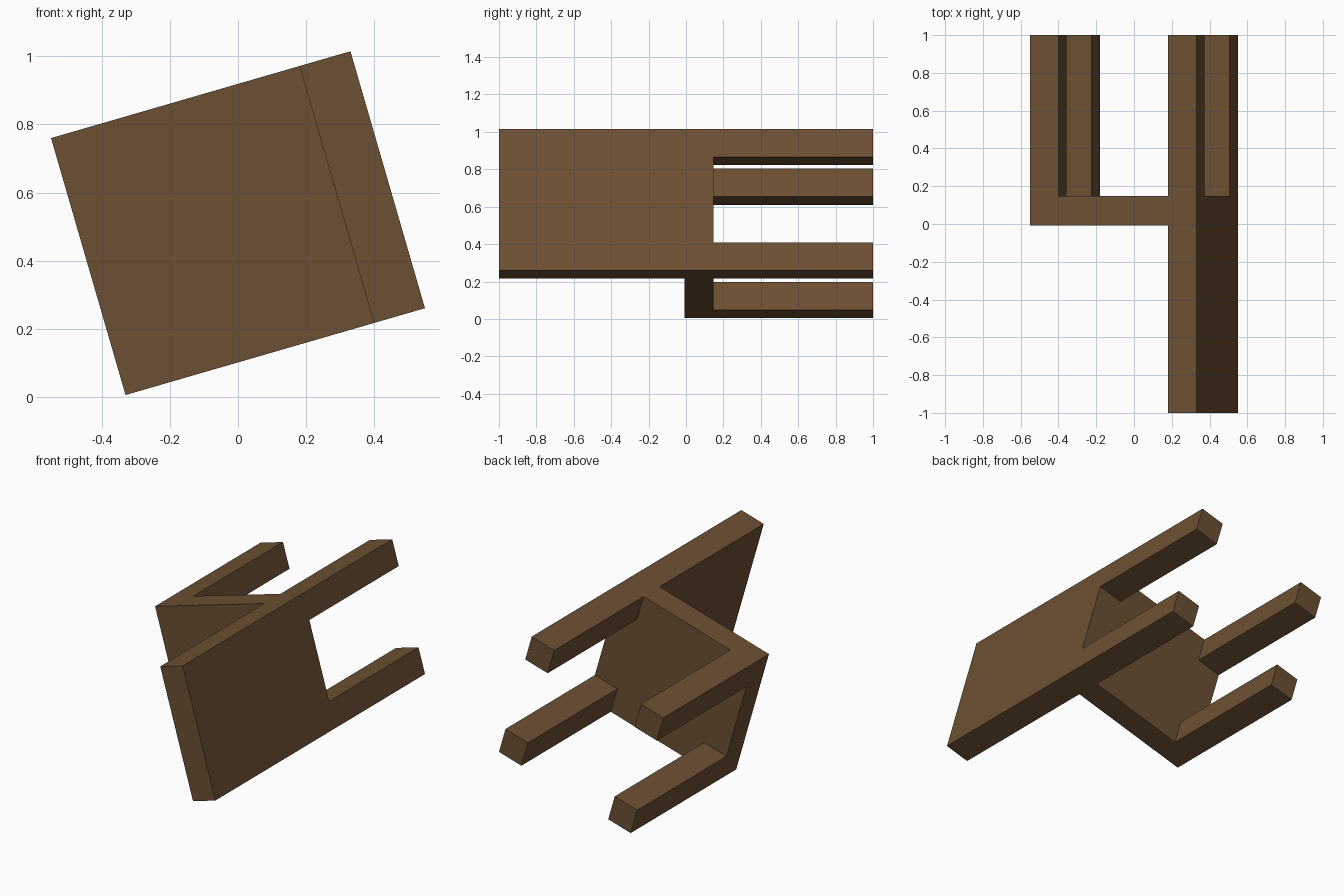
import bpy, math
from mathutils import Matrix

if "Cube" in bpy.data.objects:
    bpy.data.objects.remove(bpy.data.objects["Cube"])

W, H = 0.916, 0.786          # chair depth and width, before tilting
T = 0.156                    # thickness of plates and legs
SEAT0, SEAT1 = -0.007, 0.147 # seat planes along y
TILT = Matrix.Translation((0, 0, 0.51)) @ Matrix.Rotation(-math.radians(16.17), 4, 'Y')

wood = bpy.data.materials.new("brown_wood")
wood.diffuse_color = (0.150, 0.080, 0.033, 1)
wood.use_nodes = True
wood.node_tree.nodes["Principled BSDF"].inputs["Base Color"].default_value = wood.diffuse_color


def box(name, x, y, z):
    """Box between (min, max) pairs, tipped over with the whole chair."""
    bpy.ops.mesh.primitive_cube_add(size=1)
    ob = bpy.context.object
    ob.name = name
    size = [b - a for a, b in (x, y, z)]
    mid = [(a + b) / 2 for a, b in (x, y, z)]
    ob.data.transform(TILT @ Matrix.Translation(mid) @ Matrix.Diagonal((*size, 1)))
    ob.data.materials.append(wood)


# Backrest and seat plates of the fallen chair
box("backrest", (W / 2 - T, W / 2), (-1, SEAT1), (-H / 2, H / 2))
box("seat", (-W / 2, W / 2 - T), (SEAT0, SEAT1), (-H / 2, H / 2))

# Four square legs at the seat corners
for row, x in (("front", (-W / 2, -W / 2 + T)), ("rear", (W / 2 - T, W / 2))):
    for side, z in (("lower", (-H / 2, -H / 2 + T)), ("upper", (H / 2 - T, H / 2))):
        box(f"{row}_{side}_leg", x, (SEAT1, 1), z)
